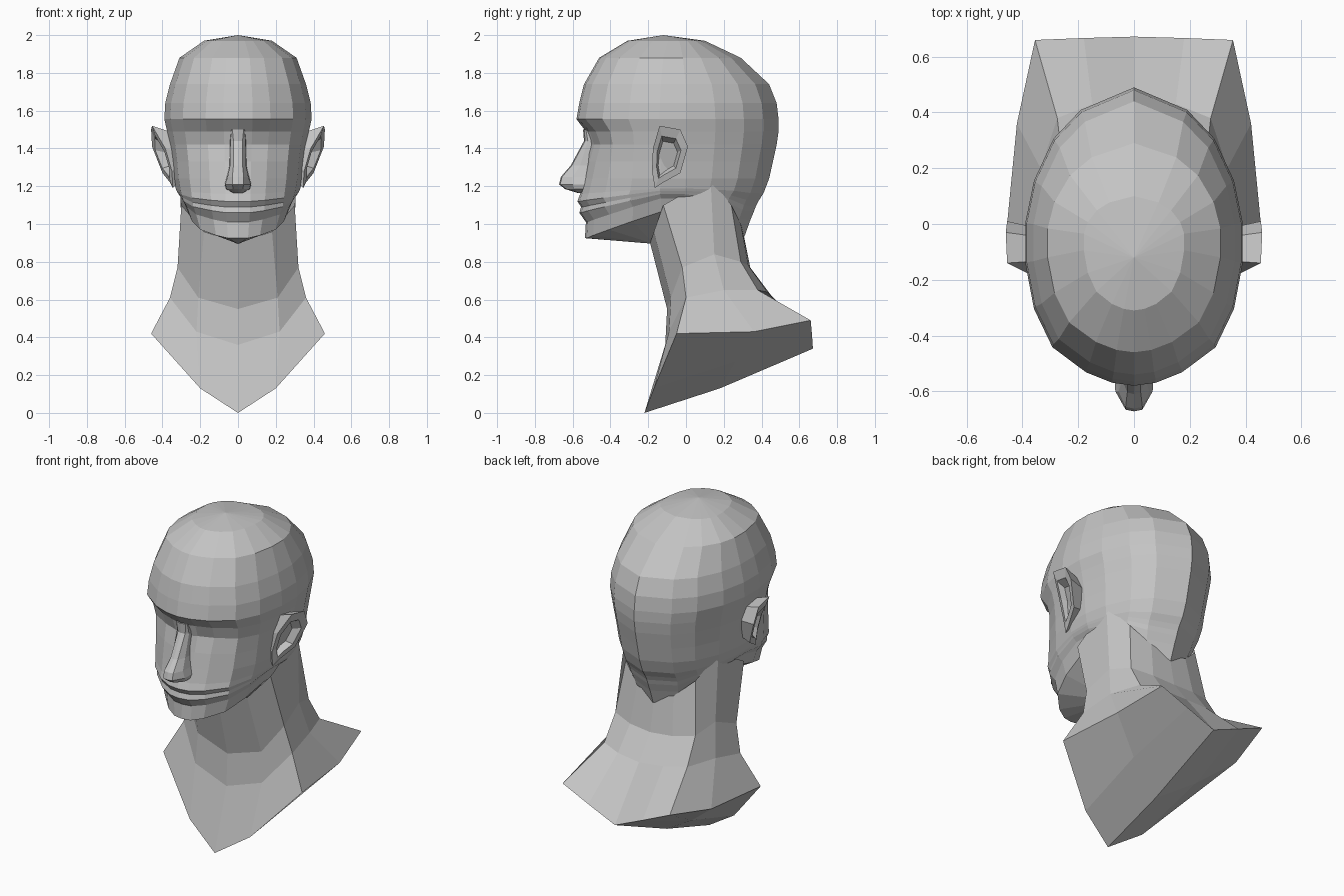
import bpy, bmesh

if "Cube" in bpy.data.objects:
    bpy.data.objects.remove(bpy.data.objects["Cube"])

mat = bpy.data.materials.new("clay grey")
mat.diffuse_color = (0.55, 0.55, 0.55, 1)
mat.use_nodes = True
mat.node_tree.nodes["Principled BSDF"].inputs["Base Color"].default_value = mat.diffuse_color


def build(name, verts, faces):
    """Make a flat-shaded object from its right half, mirrored over x = 0."""
    bm = bmesh.new()
    for s in (1, -1):
        vs = [bm.verts.new((s * x, y, z)) for x, y, z in verts]
        for f in faces:
            bm.faces.new([vs[i] for i in f])
    bmesh.ops.remove_doubles(bm, verts=bm.verts, dist=0.0005)
    bmesh.ops.recalc_face_normals(bm, faces=bm.faces)
    me = bpy.data.meshes.new(name)
    bm.to_mesh(me)
    bm.free()
    me.materials.append(mat)
    ob = bpy.data.objects.new(name, me)
    bpy.context.collection.objects.link(ob)
    return ob


def strips(rows, closed=False):
    """Quads between consecutive rows of equal length."""
    n = len(rows[0])
    verts = [p for r in rows for p in r]
    faces = []
    for r in range(len(rows) - 1):
        for c in range(n if closed else n - 1):
            d = (c + 1) % n
            faces.append((r * n + c, r * n + d, (r + 1) * n + d, (r + 1) * n + c))
    return verts, faces


# head: one unit half-section scaled through rings from crown to jaw
section = [(0, -1), (.2, -.98), (.44, -.91), (.75, -.74), (.92, -.48), (1, -.17),
           (1, .1), (.92, .38), (.74, .66), (.49, .85), (0, 1)]
jaw_lift = [0, 0, .015, .045, .09, .14, .14, .12, .08, .02, .01]
socket_in = [0, 1, 1, .4] + [0] * 7
# z, front y, back y, half width, eye socket depth, share of jaw lift
rings = [(1.97, -.31, .10, .18, 0, 0), (1.88, -.46, .29, .31, 0, 0),
         (1.74, -.54, .44, .36, 0, 0), (1.64, -.565, .48, .385, 0, 0),
         (1.555, -.58, .49, .39, 0, 0), (1.49, -.53, .49, .375, .01, 0),
         (1.42, -.52, .48, .362, .025, 0), (1.33, -.525, .46, .35, .005, 0),
         (1.24, -.54, .44, .342, 0, 0), (1.16, -.56, .41, .33, 0, .2),
         (1.12, -.575, .385, .325, 0, .4), (1.09, -.555, .37, .32, 0, .55),
         (1.06, -.565, .36, .315, 0, .7), (1.01, -.53, .34, .295, 0, .9),
         (.925, -.535, .31, .265, 0, 1)]
CY = -.05
rows = []
for z, fy, by, hw, sock, lift in rings:
    row = []
    for (u, v), jl, si in zip(section, jaw_lift, socket_in):
        y = CY + (v * (CY - fy) if v < 0 else v * (by - CY))
        row.append((u * hw, y + si * sock, z + jl * lift))
    rows.append(row)
verts, faces = strips(rows)
n, last = len(section), (len(rows) - 1) * len(section)
crown, under = len(verts), len(verts) + 1
verts += [(0, -.12, 2.0), (0, -.17, .895)]
for c in range(n - 1):
    faces.append((crown, c, c + 1))
    faces.append((under, last + c + 1, last + c))
build("head", verts, faces)

# neck and shoulders: columns from throat round to nape, each top to bottom
columns = [
    [(0, -.19, .90), (0, -.10, .55), (0, -.11, .36), (0, -.22, 0)],
    [(.18, -.17, .96), (.21, -.08, .61), (.22, -.09, .43), (.20, -.17, .13)],
    [(.30, -.12, 1.10), (.32, -.02, .77), (.36, 0, .61), (.46, -.05, .42)],
    [(.305, .13, 1.24), (.30, .15, .84), (.335, .20, .65), (.42, .36, .43)],
    [(.23, .24, 1.10), (.265, .29, .80), (.275, .38, .65), (.355, .66, .49)],
    [(.12, .29, 1.0), (.14, .33, .78), (.15, .43, .64), (.18, .667, .415)],
    [(0, .30, .97), (0, .34, .77), (0, .445, .63), (0, .672, .34)]]
verts, faces = strips([list(r) for r in zip(*columns)])
# keeled underside of the bust
c, m, b = len(verts), len(verts) + 1, 21
verts += [(0, .18, .13), (.22, .26, .27)]
faces += [(b, b + 1, m, c), (b + 1, b + 2, b + 3, m),
          (c, m, b + 5, b + 6), (m, b + 3, b + 4, b + 5)]
build("neck", verts, faces)

# nose: z, ridge y, ridge half width, wing y, wing half width
nose = [(1.50, -.545, .03, -.53, .035), (1.44, -.54, .024, -.52, .04),
        (1.31, -.61, .024, -.56, .042), (1.25, -.662, .03, -.60, .055),
        (1.21, -.672, .03, -.60, .067), (1.185, -.64, .025, -.59, .06),
        (1.165, -.575, .012, -.57, .025)]
rows = [[(0, y, z), (w, y + .006, z), (ww, yw, z), (ww + .008, -.44, z)]
        for z, y, w, yw, ww in nose]
verts, faces = strips(rows)
faces += [(0, 1, 2, 3), (24, 25, 26, 27)]
build("nose", verts, faces)

# ears: flared rim, tapered root in the head and a sunken bowl
rim = [(.385, -.175, 1.40), (.455, -.14, 1.52), (.46, -.03, 1.50), (.455, .01, 1.41),
       (.40, -.03, 1.27), (.36, -.12, 1.22), (.345, -.165, 1.19), (.35, -.18, 1.28)]
mid = [sum(p[i] for p in rim) / len(rim) for i in range(3)]


def ear_loop(scale, dx, root=None):
    out = []
    for p in rim:
        x, y, z = [mid[i] + scale * (p[i] - mid[i]) for i in range(3)]
        out.append((root if root else x + dx, y, z))
    return out


verts, faces = strips([ear_loop(.72, 0, .31), ear_loop(1, 0),
                       ear_loop(.68, 0), ear_loop(.52, -.04)], closed=True)
faces.append(tuple(range(24, 32)))
faces.append(tuple(range(8)))
build("ears", verts, faces)
